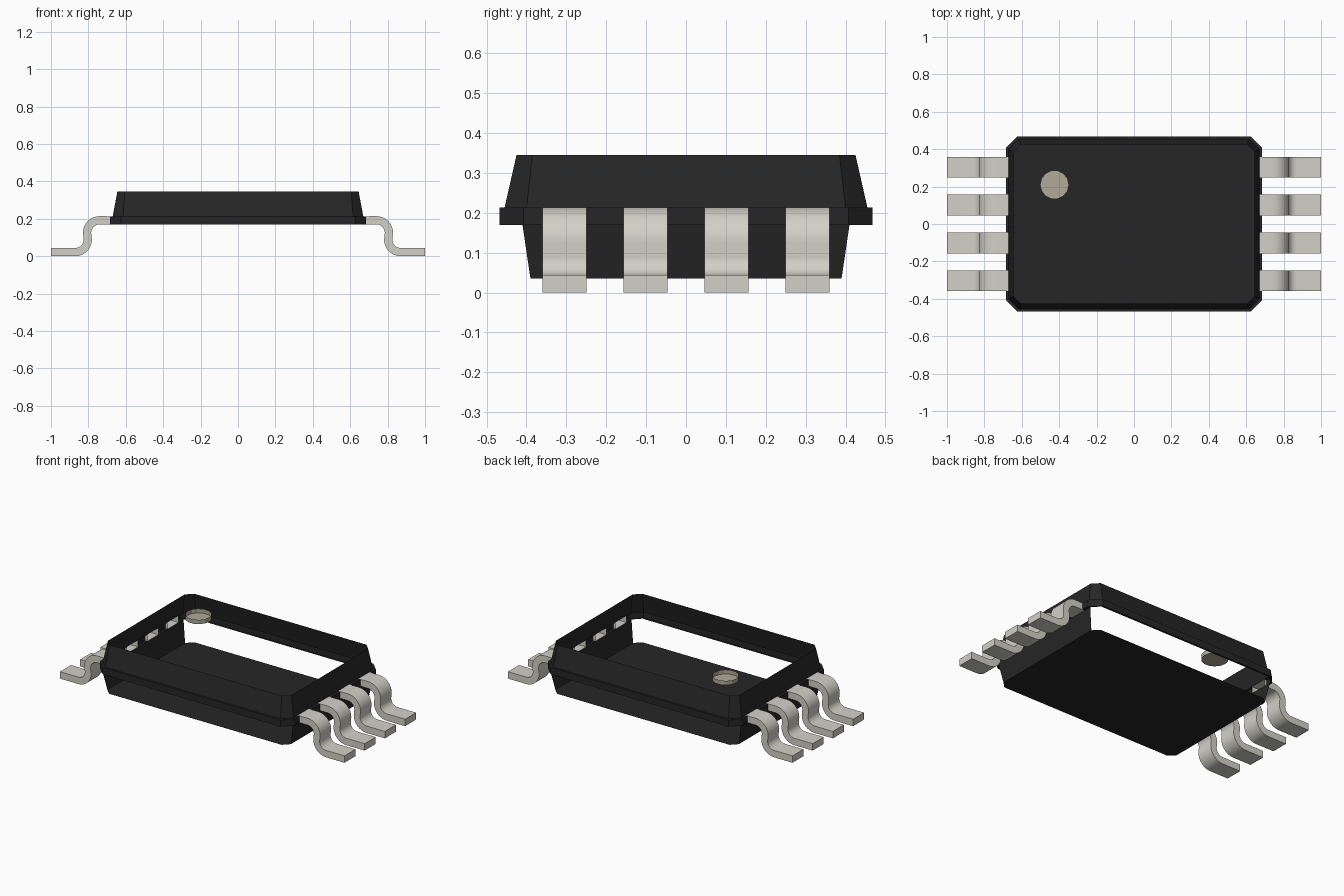
import bpy, bmesh, math
from mathutils import Vector

if "Cube" in bpy.data.objects:
    bpy.data.objects.remove(bpy.data.objects["Cube"])


def material(name, rgb):
    m = bpy.data.materials.new(name)
    m.use_nodes = True
    m.diffuse_color = (*rgb, 1)
    m.node_tree.nodes["Principled BSDF"].inputs["Base Color"].default_value = (*rgb, 1)
    return m


BLACK = material("black resin", (0.02, 0.0195, 0.0195))
METAL = material("tin metal", (0.645, 0.638, 0.572))
TAN = material("tan marking", (0.435, 0.398, 0.316))

PITCH, LEG_W = 0.203, 0.11
LEG_YS = [(i - 1.5) * PITCH for i in range(4)]
SEAM_TOP, SEAM_LOW = 0.213, 0.17


def finish(bm, name, mat):
    mesh = bpy.data.meshes.new(name)
    bm.to_mesh(mesh)
    bm.free()
    mesh.materials.append(mat)
    ob = bpy.data.objects.new(name, mesh)
    bpy.context.collection.objects.link(ob)
    return ob


def octagon(bm, hx, hy, c, z):
    """Rectangle with cut corners."""
    pts = []
    for sx, sy in ((1, 1), (-1, 1), (-1, -1), (1, -1)):
        pair = [(sx * hx, sy * (hy - c)), (sx * (hx - c), sy * hy)]
        pts += pair if sx * sy > 0 else pair[::-1]
    return [bm.verts.new((x, y, z)) for x, y in pts]


def loft(bm, upper, lower):
    n = len(upper)
    return [bm.faces.new((lower[i], lower[(i + 1) % n], upper[(i + 1) % n], upper[i]))
            for i in range(n)]


TOP = (0.645, 0.425, 0.04)
NECK = (0.67, 0.455, 0.055)
RIM = (0.685, 0.468, 0.06)
LOW_NECK = (0.67, 0.455, 0.045)
FLOOR = (0.645, 0.428, 0.038)

# Upper shell, open at the top
bm = bmesh.new()
loft(bm, octagon(bm, *TOP, 0.345), octagon(bm, *NECK, SEAM_TOP))
finish(bm, "upper_shell", BLACK)

# Seam rim, with slots where the legs enter
bm = bmesh.new()
rings = [octagon(bm, *NECK, SEAM_TOP), octagon(bm, *RIM, SEAM_TOP),
         octagon(bm, *RIM, SEAM_LOW), octagon(bm, *LOW_NECK, SEAM_LOW)]
for a, b in zip(rings, rings[1:]):
    loft(bm, a, b)
for y in LEG_YS:
    for s in (-1, 1):
        bmesh.ops.bisect_plane(bm, geom=bm.verts[:] + bm.edges[:] + bm.faces[:],
                               plane_co=(0, y + s * LEG_W / 2, 0), plane_no=(0, 1, 0))
slots = []
for f in bm.faces:
    c = f.calc_center_median()
    if abs(c.x) > 0.65 and any(abs(c.y - y) < LEG_W / 2 for y in LEG_YS):
        slots.append(f)
bmesh.ops.delete(bm, geom=slots, context='FACES')
finish(bm, "seam_rim", BLACK)

# Lower shell: floor and the two end walls only
bm = bmesh.new()
neck, floor = octagon(bm, *LOW_NECK, SEAM_LOW), octagon(bm, *FLOOR, 0.035)
walls = loft(bm, neck, floor)
bm.faces.new(floor[::-1])
bm.normal_update()
bmesh.ops.delete(bm, geom=[f for f in walls if abs(f.normal.x) < 0.9], context='FACES')
finish(bm, "lower_shell", BLACK)

# Round recess marking the first leg
bm = bmesh.new()
steps = 14
top, base = [[bm.verts.new((-0.425 + 0.077 * math.cos(math.tau * i / steps),
                            0.21 + 0.077 * math.sin(math.tau * i / steps), z))
              for i in range(steps)] for z in (0.345, 0.318)]
loft(bm, base, top)
bm.faces.new(base)
finish(bm, "corner_dimple", TAN)


# Bent legs: a profile swept along y, open at the inner end
def arc(cx, cz, r, a0, a1, n=8):
    return [(cx + r * math.cos(math.radians(a0 + (a1 - a0) * i / n)),
             cz + r * math.sin(math.radians(a0 + (a1 - a0) * i / n))) for i in range(n + 1)]


R_IN, R_OUT = 0.045, 0.089
SHOULDER, ANKLE = (0.74, 0.125), (0.87, 0.089)
outer = [(0.67, SEAM_TOP)] + arc(*SHOULDER, R_OUT, 90, 0) + arc(*ANKLE, R_IN, 180, 270) + [(1, 0.044)]
inner = [(0.67, SEAM_LOW)] + arc(*SHOULDER, R_IN, 90, 0) + arc(*ANKLE, R_OUT, 180, 270) + [(1, 0)]


def leg(name, side, y):
    bm = bmesh.new()
    rows = [[bm.verts.new((side * x, y + s * LEG_W / 2, z)) for x, z in line]
            for line, s in ((outer, -1), (outer, 1), (inner, 1), (inner, -1))]
    for k in range(4):
        a, b = rows[k], rows[(k + 1) % 4]
        for i in range(len(a) - 1):
            bm.faces.new((a[i], a[i + 1], b[i + 1], b[i]))
    bm.faces.new([r[-1] for r in rows])
    if side < 0:
        bmesh.ops.reverse_faces(bm, faces=bm.faces[:])
    ob = finish(bm, name, METAL)
    bpy.ops.object.select_all(action='DESELECT')
    ob.select_set(True)
    bpy.context.view_layer.objects.active = ob
    bpy.ops.object.shade_smooth_by_angle(angle=math.radians(35))


for side, word in ((1, "left"), (-1, "right")):
    for i, y in enumerate(LEG_YS):
        leg(f"{word}_leg_{i + 1}", side, y)
